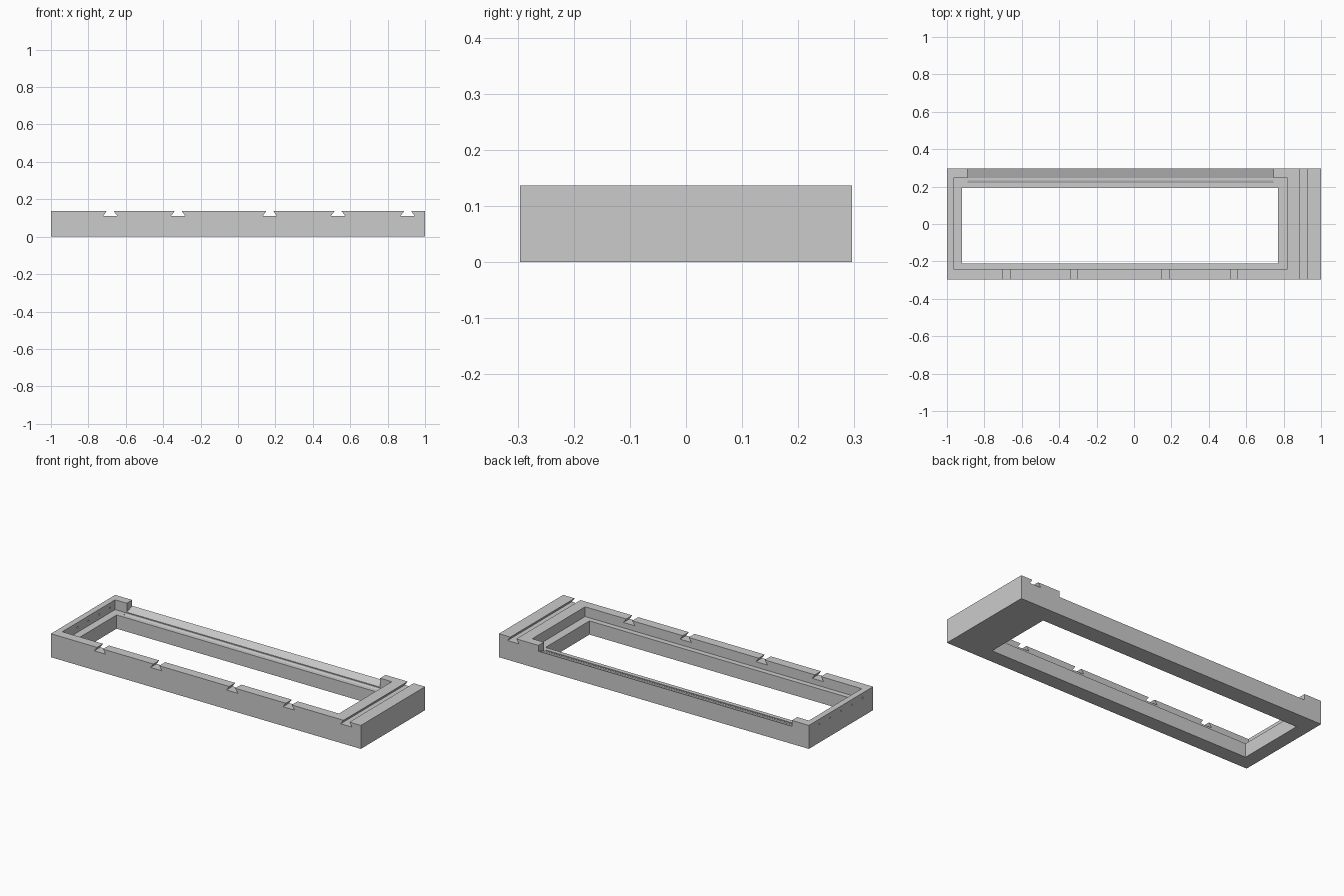
import bpy
import bmesh
import math
from mathutils import Matrix

default = bpy.data.objects.get("Cube")
if default:
    bpy.data.objects.remove(default, do_unlink=True)

grey = bpy.data.materials.new("plain grey")
grey.use_nodes = True
colour = (0.6, 0.6, 0.6, 1)
grey.diffuse_color = colour
grey.node_tree.nodes["Principled BSDF"].inputs["Base Color"].default_value = colour

FRONT, BACK, TOP = -0.296, 0.296, 0.137
LEDGE = 0.08


def add_object(name, bm):
    bmesh.ops.recalc_face_normals(bm, faces=bm.faces)
    mesh = bpy.data.meshes.new(name)
    bm.to_mesh(mesh)
    bm.free()
    mesh.materials.append(grey)
    obj = bpy.data.objects.new(name, mesh)
    bpy.context.collection.objects.link(obj)
    return obj


def box(name, x0, x1, y0, y1, z0, z1):
    bm = bmesh.new()
    bmesh.ops.create_cube(bm, size=1)
    for v in bm.verts:
        v.co = (x1 if v.co.x > 0 else x0,
                y1 if v.co.y > 0 else y0,
                z1 if v.co.z > 0 else z0)
    return add_object(name, bm)


def prism(name, points, direction):
    """Extrude a planar outline along a direction."""
    bm = bmesh.new()
    face = bm.faces.new([bm.verts.new(p) for p in points])
    result = bmesh.ops.extrude_face_region(bm, geom=[face])
    verts = [g for g in result["geom"] if isinstance(g, bmesh.types.BMVert)]
    bmesh.ops.translate(bm, verts=verts, vec=direction)
    return add_object(name, bm)


def dovetail(x, y0, y1):
    """Groove along y that widens towards its floor."""
    over, floor = TOP + 0.02, 0.112
    slope = 0.018 / (TOP - floor)
    top_half = 0.019 - slope * 0.02
    outline = [(x - 0.037, y0, floor), (x + 0.037, y0, floor),
               (x + top_half, y0, over), (x - top_half, y0, over)]
    return prism("groove_cutter", outline, (0, y1 - y0, 0))


# Solid block to be cut into the frame
frame = box("frame", -1, 1, FRONT, BACK, 0, TOP)

# Through opening and the recess that leaves a ledge around it
cutters = [
    box("opening_cutter", -0.92, 0.77, -0.21, 0.195, -0.1, 0.3),
    box("recess_cutter", -0.965, 0.82, -0.241, 0.246, LEDGE, 0.3),
]

# Lowered back wall with a top sloping towards the inside
back_edge, front_edge = 0.103, 0.085
rise = (back_edge - front_edge) / 0.05
y_in, y_out = 0.22, 0.35
cutters.append(prism("slope_cutter", [
    (-0.89, y_in, front_edge - rise * (0.246 - y_in)),
    (-0.89, y_out, back_edge + rise * (y_out - BACK)),
    (-0.89, y_out, 0.3), (-0.89, y_in, 0.3)], (1.635, 0, 0)))

# Dovetail notches in the front wall and one full groove at the end
for x in (-0.683, -0.32, 0.17, 0.535):
    cutters.append(dovetail(x, -0.35, -0.23))
cutters.append(dovetail(0.907, -0.35, 0.35))

# Row of small holes through the end wall
for i in range(5):
    bm = bmesh.new()
    bmesh.ops.create_cone(bm, cap_ends=True, segments=12,
                          radius1=0.005, radius2=0.005, depth=0.1)
    spin = Matrix.Rotation(math.pi / 2, 4, "Y")
    place = Matrix.Translation((-0.99, -0.2 + 0.1 * i, 0.107))
    bmesh.ops.transform(bm, matrix=place @ spin, verts=bm.verts)
    cutters.append(add_object("hole_cutter", bm))

# Cut the block, then discard the cutters
for cutter in cutters:
    cutter.hide_render = True
    cut = frame.modifiers.new(cutter.name, "BOOLEAN")
    cut.operation = "DIFFERENCE"
    cut.solver = "EXACT"
    cut.object = cutter
bpy.context.view_layer.update()
graph = bpy.context.evaluated_depsgraph_get()
finished = bpy.data.meshes.new_from_object(frame.evaluated_get(graph))
frame.modifiers.clear()
frame.data = finished
for cutter in cutters:
    bpy.data.objects.remove(cutter, do_unlink=True)
